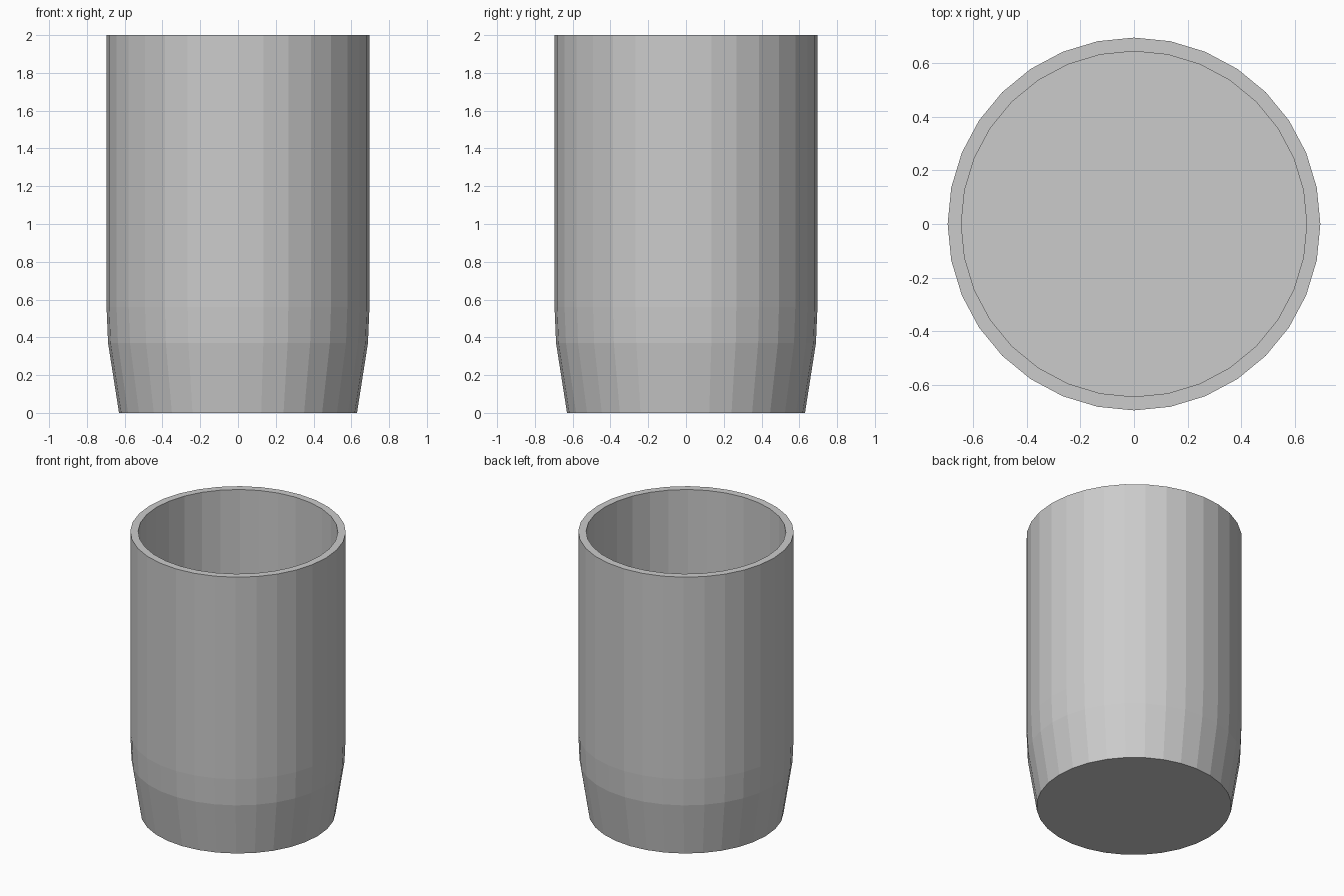
import bpy, bmesh, math

if "Cube" in bpy.data.objects:
    bpy.data.objects.remove(bpy.data.objects["Cube"])

SIDES = 32

# Half-section: base, tapered foot, straight wall, rim, inner wall, inner floor
profile = [(0.63, 0.0), (0.688, 0.37), (0.696, 0.56), (0.696, 2.0),
           (0.645, 2.0), (0.645, 0.14)]


def ring(bm, r, z):
    return [bm.verts.new((r * math.cos(2 * math.pi * i / SIDES),
                          r * math.sin(2 * math.pi * i / SIDES), z))
            for i in range(SIDES)]


# Cup body: rings joined into one closed, flat-shaded shell
bm = bmesh.new()
rings = [ring(bm, r, z) for r, z in profile]
for a, b in zip(rings, rings[1:]):
    for i in range(SIDES):
        j = (i + 1) % SIDES
        bm.faces.new((a[i], a[j], b[j], b[i]))
bm.faces.new(rings[0][::-1])
bm.faces.new(rings[-1])
bmesh.ops.recalc_face_normals(bm, faces=bm.faces)

mesh = bpy.data.meshes.new("cup")
bm.to_mesh(mesh)
bm.free()
bpy.context.collection.objects.link(bpy.data.objects.new("cup", mesh))
